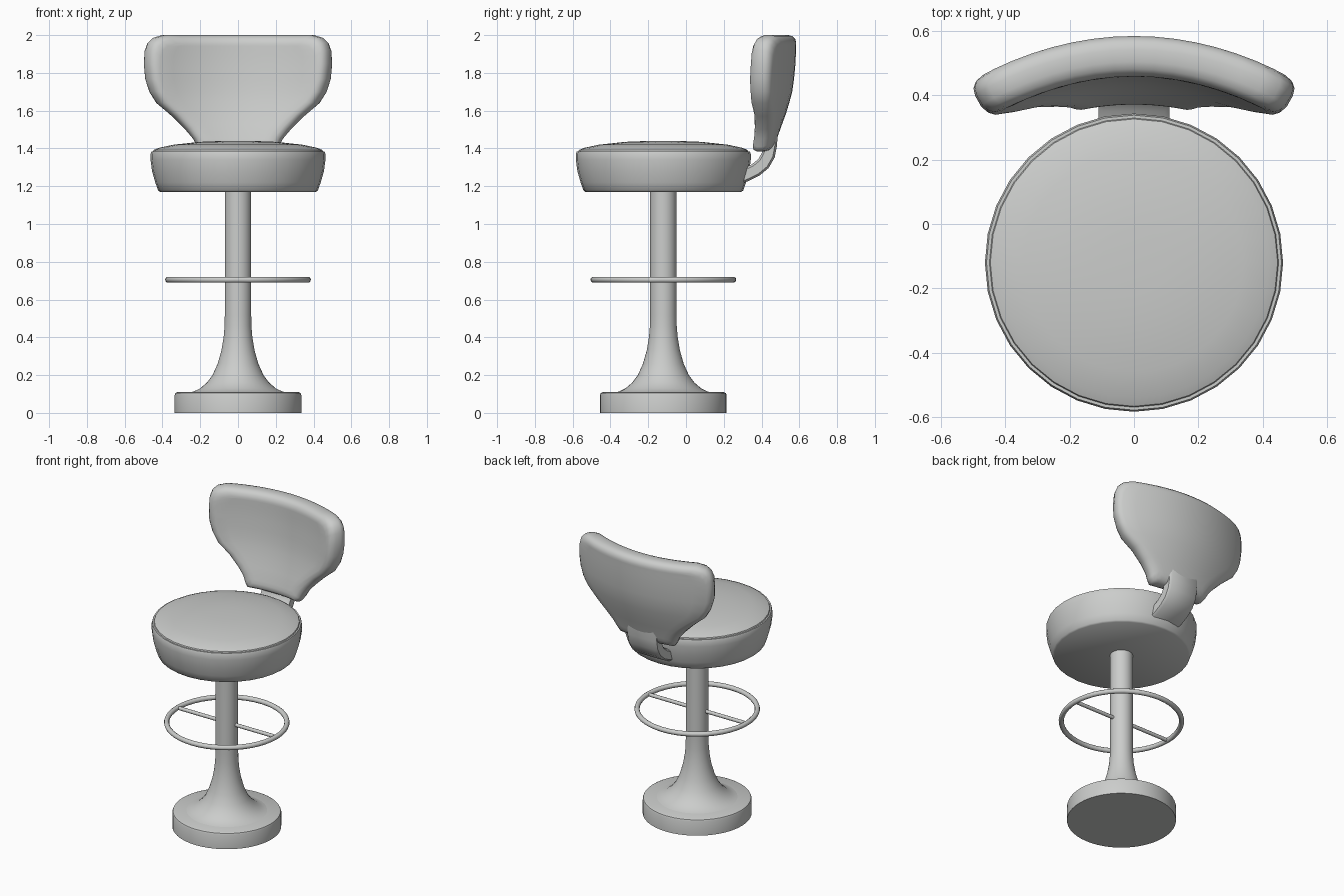
import bpy, bmesh, math
from mathutils import Vector

if "Cube" in bpy.data.objects:
    bpy.data.objects.remove(bpy.data.objects["Cube"])

CY = -0.12  # y of the pedestal axis

grey = bpy.data.materials.new("light_grey")
grey.diffuse_color = (0.6, 0.61, 0.6, 1)
grey.use_nodes = True
grey.node_tree.nodes["Principled BSDF"].inputs["Base Color"].default_value = grey.diffuse_color


def finish(bm, name, angle=40):
    bmesh.ops.remove_doubles(bm, verts=bm.verts, dist=1e-5)
    bmesh.ops.recalc_face_normals(bm, faces=bm.faces)
    me = bpy.data.meshes.new(name)
    bm.to_mesh(me)
    bm.free()
    ob = bpy.data.objects.new(name, me)
    bpy.context.collection.objects.link(ob)
    me.materials.append(grey)
    bpy.ops.object.select_all(action='DESELECT')
    ob.select_set(True)
    bpy.context.view_layer.objects.active = ob
    bpy.ops.object.shade_smooth_by_angle(angle=math.radians(angle))
    return ob


def lathe(name, profile, steps, angle=40):
    bm = bmesh.new()
    vs = [bm.verts.new((r, CY, z)) for r, z in profile]
    es = [bm.edges.new(p) for p in zip(vs, vs[1:])]
    bmesh.ops.spin(bm, geom=vs + es, cent=(0, CY, 0), axis=(0, 0, 1),
                   angle=math.tau, steps=steps)
    return finish(bm, name, angle)


def lerp_table(table, z):
    for (a, fa), (b, fb) in zip(table, table[1:]):
        if z <= b:
            return fa + (fb - fa) * max(0, (z - a) / (b - a))
    return table[-1][1]


# Base disc and flared column
lathe("base", [(0, 0), (.335, 0), (.335, .095), (.331, .105), (.32, .11), (0, .11)], 48)
lathe("column", [(.27, .105), (.235, .113), (.2, .13), (.165, .16), (.135, .2), (.108, .26),
                 (.088, .33), (.076, .4), (.071, .46), (.07, .52), (.07, 1.19)], 40)

# Round cushion with a thin seam under the domed top
lathe("seat", [(0, 1.17), (.413, 1.17), (.423, 1.178), (.438, 1.22), (.455, 1.28), (.463, 1.34),
               (.463, 1.37), (.458, 1.385), (.449, 1.385), (.446, 1.392), (.42, 1.403),
               (.34, 1.42), (.2, 1.435), (.1, 1.439), (0, 1.44)], 32)

# Foot ring and its cross bar
ring = [(.37 + .016 * math.cos(a * math.tau / 10), .705 + .016 * math.sin(a * math.tau / 10))
        for a in range(11)]
lathe("foot_ring", ring, 48, 60)
bm = bmesh.new()
bmesh.ops.create_cone(bm, segments=12, radius1=.012, radius2=.012, depth=.74, cap_ends=True)
for v in bm.verts:
    v.co = Vector((v.co.z, v.co.x + CY, v.co.y + .705))
finish(bm, "foot_ring_bar")

# Bent bracket joining seat and backrest
path = [(.26, 1.24), (.32, 1.262), (.37, 1.287), (.41, 1.32), (.436, 1.365), (.446, 1.42), (.45, 1.48)]
bm = bmesh.new()
loops = []
for i, p in enumerate(path):
    a, b = Vector(path[max(i - 1, 0)]), Vector(path[min(i + 1, len(path) - 1)])
    d = (b - a).normalized()
    n = Vector((-d.y, d.x))
    loops.append([bm.verts.new((x, p[0] + n.x * t, p[1] + n.y * t)) for x, t in
                  ((-.11, -.025), (-.095, -.036), (.095, -.036), (.11, -.025),
                   (.11, .025), (.095, .036), (-.095, .036), (-.11, .025))])
for a, b in zip(loops, loops[1:]):
    for k in range(8):
        bm.faces.new((a[k], a[k - 1], b[k - 1], b[k]))
bm.faces.new(loops[0])
bm.faces.new(loops[-1])
finish(bm, "back_bracket", 50)

# Backrest: half-width per height, wrapped round the sitter and padded at the rim
ROWS = [(1.385, .2), (1.41, .218), (1.45, .238), (1.5, .28), (1.57, .35), (1.64, .43), (1.7, .465),
        (1.77, .486), (1.85, .493), (1.92, .489), (1.96, .475), (1.985, .45), (2.0, .40)]
FRONT = [(1.385, .36), (1.5, .39), (1.6, .42), (1.7, .44), (1.85, .455), (2.0, .46)]
COLS = 12
LAST = len(ROWS) - 1


def back_point(i, j, inset, t):
    z, w = ROWS[i]
    zc = 1.69
    z = zc + (z - zc) * (1 - inset / .31)
    x = (2 * j / COLS - 1) * (w - inset) * .92
    slope = -1.24 * x
    n = Vector((-slope, 1)).normalized()
    depth = t * (.10 + .025 * min(1, (z - 1.385) / .35))
    return Vector((x + n.x * depth, lerp_table(FRONT, z) - .62 * x * x + n.y * depth, z))


bm = bmesh.new()


def quad(pts):
    bm.faces.new([bm.verts.new(p) for p in pts])


for inset, t in ((.045, 0), (.04, 1)):
    for i in range(LAST):
        for j in range(COLS):
            quad([back_point(i + a, j + b, inset, t) for a, b in ((0, 0), (0, 1), (1, 1), (1, 0))])
rim = ([(0, j) for j in range(COLS)] + [(i, COLS) for i in range(LAST)] +
       [(LAST, j) for j in range(COLS, 0, -1)] + [(i, 0) for i in range(LAST, 0, -1)])
layers = [(.045, 0), (.022, .05), (.007, .17), (0, .35), (0, .65), (.006, .83), (.02, .95), (.04, 1)]
for la, lb in zip(layers, layers[1:]):
    for k in range(len(rim)):
        p, q = rim[k - 1], rim[k]
        quad([back_point(*p, *la), back_point(*q, *la), back_point(*q, *lb), back_point(*p, *lb)])
finish(bm, "backrest", 60)
